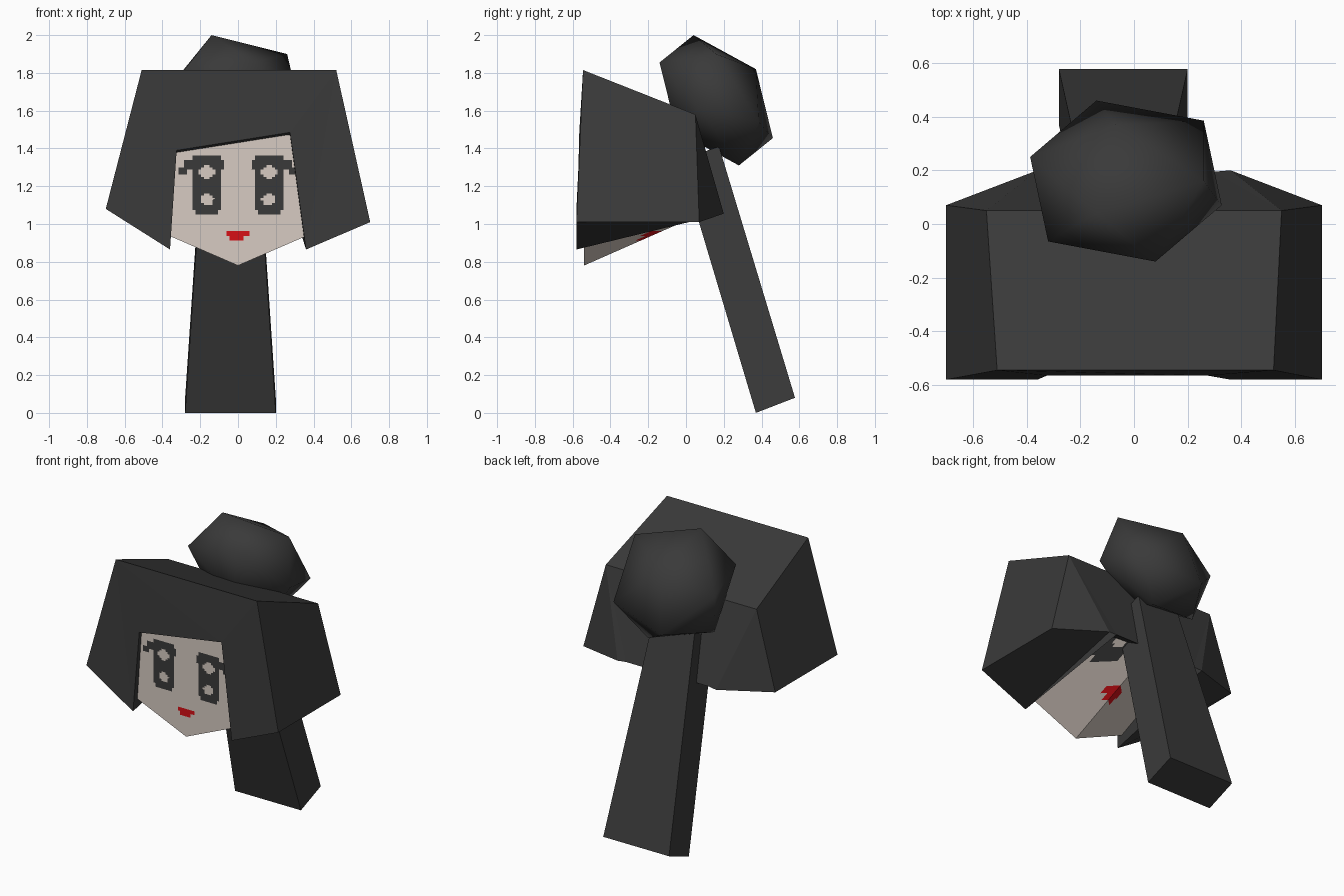
import bpy, bmesh, math
from mathutils import Vector

if "Cube" in bpy.data.objects:
    bpy.data.objects.remove(bpy.data.objects["Cube"])


def material(name, rgb):
    m = bpy.data.materials.new(name)
    m.diffuse_color = (*rgb, 1)
    m.use_nodes = True
    m.node_tree.nodes["Principled BSDF"].inputs["Base Color"].default_value = m.diffuse_color
    return m


DARK = material("charcoal", (0.042, 0.042, 0.042))
SKIN = material("pale_skin", (0.68, 0.60, 0.54))
RED = material("lip_red", (0.68, 0.005, 0.008))


def finish(bm, name, mats):
    bmesh.ops.recalc_face_normals(bm, faces=bm.faces[:])
    me = bpy.data.meshes.new(name)
    bm.to_mesh(me)
    bm.free()
    for m in mats:
        me.materials.append(m)
    ob = bpy.data.objects.new(name, me)
    bpy.context.collection.objects.link(ob)
    return ob


def loft(front, back):
    """Closed solid between two loops with the same number of points."""
    bm = bmesh.new()
    a = [bm.verts.new(p) for p in front]
    b = [bm.verts.new(p) for p in back]
    n = len(a)
    for i in range(n):
        j = (i + 1) % n
        bm.faces.new((a[i], a[j], b[j], b[i]))
    caps = [bm.faces.new(a), bm.faces.new(b[::-1])]
    bmesh.ops.triangulate(bm, faces=caps)
    return bm


# Hair: bob with a slanted fringe, folded in at the back
hair_front = [(-.51, -.545, 1.815), (.52, -.545, 1.815), (.70, -.58, 1.01), (.36, -.58, .865),
              (.275, -.565, 1.485), (-.325, -.565, 1.39), (-.36, -.58, .865), (-.70, -.58, 1.08)]
hair_back = [(-.55, .05, 1.58), (.55, .05, 1.58), (.70, .07, 1.01), (.36, .20, 1.055),
             (.30, .195, 1.06), (-.30, .195, 1.06), (-.36, .20, 1.055), (-.70, .07, 1.08)]
finish(loft(hair_front, hair_back), "hair", [DARK])

# Head: flat face, pointed chin, underside rising to the back
head_front = [(0, -.54, .78), (.37, -.54, .94), (.40, -.54, 1.55), (-.40, -.54, 1.55), (-.37, -.54, .94)]
head_back = [(0, .16, 1.088), (.37, .10, 1.222), (.40, 0, 1.50), (-.40, 0, 1.50), (-.37, .10, 1.222)]
bm = loft(head_front, head_back)


def cut(axis, lo, hi, step):
    no = Vector((axis == 0, 0, axis == 2))
    for i in range(round((hi - lo) / step) + 1):
        bmesh.ops.bisect_plane(bm, geom=bm.verts[:] + bm.edges[:] + bm.faces[:],
                               plane_co=no * (lo + i * step), plane_no=no)


cut(0, -.33, .33, .015)
cut(2, .90, 1.38, .0125)


def ellipse(x, z, cx, cz, rx, rz):
    return ((x - cx) / rx) ** 2 + ((z - cz) / rz) ** 2 < 1


def face_colour(x, z):
    """0 skin, 1 dark eye, 2 red lips, by position seen from the front."""
    if .912 < z < .962 and abs(x + .005) < (.062 if z > .935 else .04):
        return 2
    x = abs(x)
    if ellipse(x, z, .165, 1.275, .042, .036) or ellipse(x, z, .163, 1.13, .036, .03):
        return 0
    iris = .09 < x < .247 and 1.08 < z < 1.34 or .11 < x < .23 and 1.055 < z < 1.1
    lash = .07 < x < .28 and 1.285 < z < 1.335 or .09 < x < .235 and 1.3 < z < 1.363
    flick = .27 < x < .318 and 1.262 < z < 1.3
    return int(iris or lash or flick)


for f in bm.faces:
    c = f.calc_center_median()
    f.material_index = face_colour(c.x, c.z)
finish(bm, "head", [SKIN, DARK, RED])

# Long tail of hair, tapering upward into the bun
tail_low = [(-.28, .37, 0), (.20, .37, 0), (.20, .577, .08), (-.28, .577, .08)]
tail_top = [(-.19, -.03, 1.34), (.11, -.03, 1.34), (.11, .175, 1.41), (-.19, .175, 1.41)]
finish(loft(tail_low, tail_top), "hair_tail", [DARK])

# Bun: tilted, squashed twelve-point ball made from six opposite pairs
centre = Vector((-.03, .16, 1.655))
half = [(-.11, -.12, .345), (.11, -.30, .20), (.29, 0, .245),
        (-.04, .21, .165), (-.29, -.225, .115), (.357, -.09, -.04)]
bm = bmesh.new()
for p in half:
    for s in (1, -1):
        bm.verts.new(centre + s * Vector(p))
bmesh.ops.convex_hull(bm, input=bm.verts[:])
for f in bm.faces:
    f.smooth = True
finish(bm, "hair_bun", [DARK])
